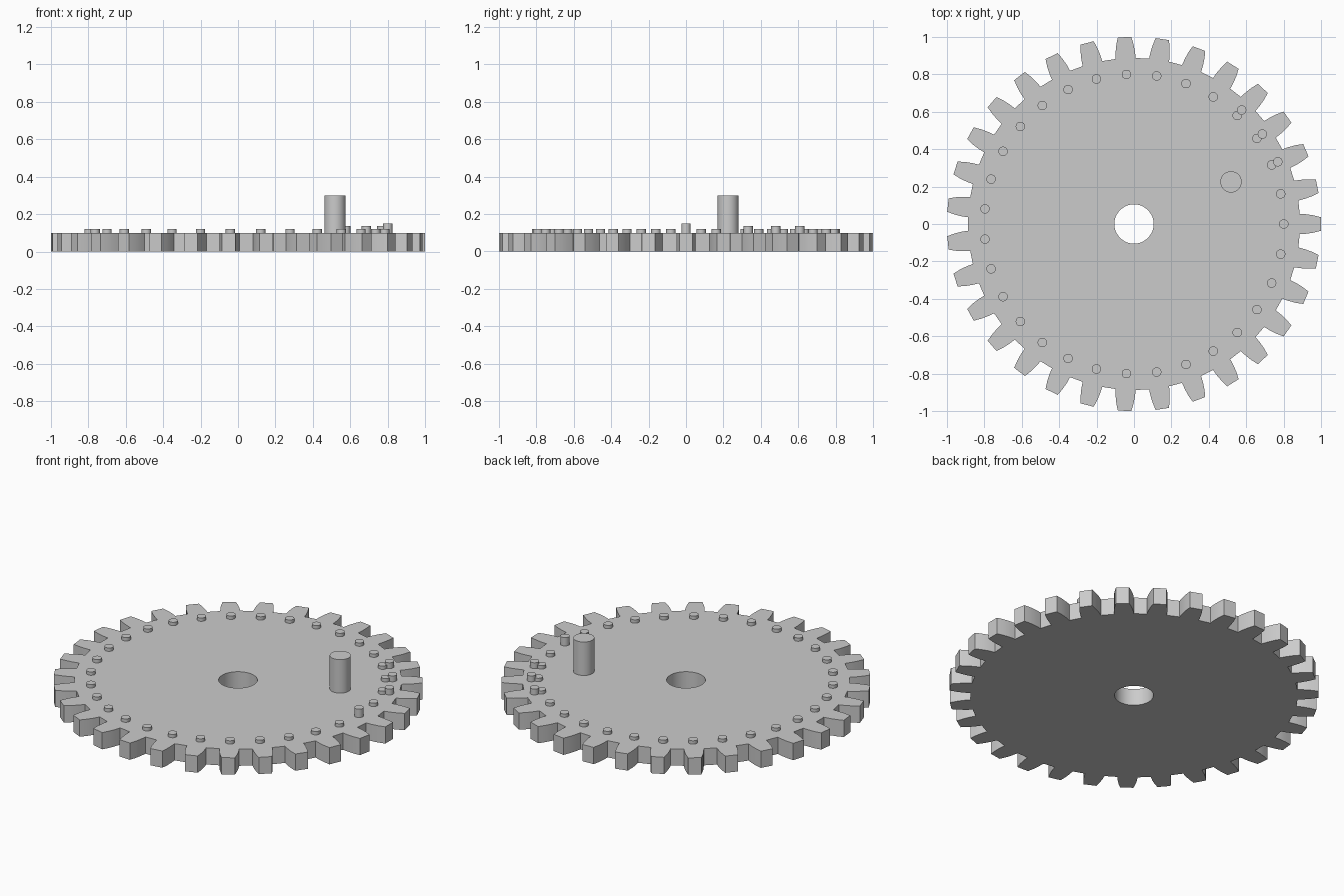
import bpy, bmesh
from math import pi, cos, sin, radians
from mathutils import Vector

TEETH = 31
THICK = 0.10
PITCH = 2 * pi / TEETH

cube = bpy.data.objects.get("Cube")
if cube:
    bpy.data.objects.remove(cube, do_unlink=True)

grey = bpy.data.materials.new("plain grey")
grey.use_nodes = True
colour = (0.6, 0.6, 0.6, 1)
grey.diffuse_color = colour
grey.node_tree.nodes["Principled BSDF"].inputs["Base Color"].default_value = colour


def finish(obj, angle):
    """Assign the material and smooth only the gentle edges."""
    obj.data.materials.append(grey)
    bpy.ops.object.select_all(action='DESELECT')
    obj.select_set(True)
    bpy.context.view_layer.objects.active = obj
    bpy.ops.object.shade_smooth_by_angle(angle=radians(angle))


def peg(name, x, y, radius, top, sides=24):
    """Upright cylinder standing on the gear face, sunk slightly into it."""
    base = THICK - 0.02
    bpy.ops.mesh.primitive_cylinder_add(vertices=sides, radius=radius, depth=top - base,
                                        location=(x, y, (top + base) / 2))
    obj = bpy.context.object
    obj.name = name
    finish(obj, 30)


def closed_loop(bm, points):
    verts = [bm.verts.new((x, y, 0)) for x, y in points]
    return [bm.edges.new((a, b)) for a, b in zip(verts, verts[1:] + verts[:1])]


# Gear outline: one tooth flank (radius, half width), mirrored and repeated
flank = [(0.885, 0.054), (0.92, 0.052), (0.96, 0.046), (0.999, 0.036)]
tooth = [(r, -w) for r, w in flank] + [(r, w) for r, w in reversed(flank)]
outline = []
for i in range(TEETH):
    c, s = cos(i * PITCH), sin(i * PITCH)
    outline += [(x * c - y * s, x * s + y * c) for x, y in tooth]
bore = [(0.105 * cos(i * pi / 24), 0.105 * sin(i * pi / 24)) for i in range(48)]

# Gear disc with centre hole
bm = bmesh.new()
edges = closed_loop(bm, outline) + closed_loop(bm, bore)
bmesh.ops.triangle_fill(bm, edges=edges, use_beauty=True, use_dissolve=False)
result = bmesh.ops.extrude_face_region(bm, geom=bm.faces[:], use_keep_orig=True)
top_verts = [g for g in result["geom"] if isinstance(g, bmesh.types.BMVert)]
bmesh.ops.translate(bm, verts=top_verts, vec=Vector((0, 0, THICK)))
bmesh.ops.recalc_face_normals(bm, faces=bm.faces[:])
mesh = bpy.data.meshes.new("gear_disc")
bm.to_mesh(mesh)
bm.free()
gear = bpy.data.objects.new("gear_disc", mesh)
bpy.context.collection.objects.link(gear)
finish(gear, 9)

# Ring of small pegs, one per tooth; the first is taller
for i in range(TEETH):
    peg("index_peg" if i == 0 else "ring_peg", 0.8 * cos(i * PITCH), 0.8 * sin(i * PITCH),
        0.025, 0.15 if i == 0 else 0.12)

# Three marker pegs just outside the ring
for i in (2, 3, 4):
    peg("marker_peg", 0.837 * cos(i * PITCH + 0.003), 0.837 * sin(i * PITCH + 0.003),
        0.025, 0.135)

# Tall crank handle
peg("crank_handle", 0.518, 0.225, 0.057, 0.30, 32)
